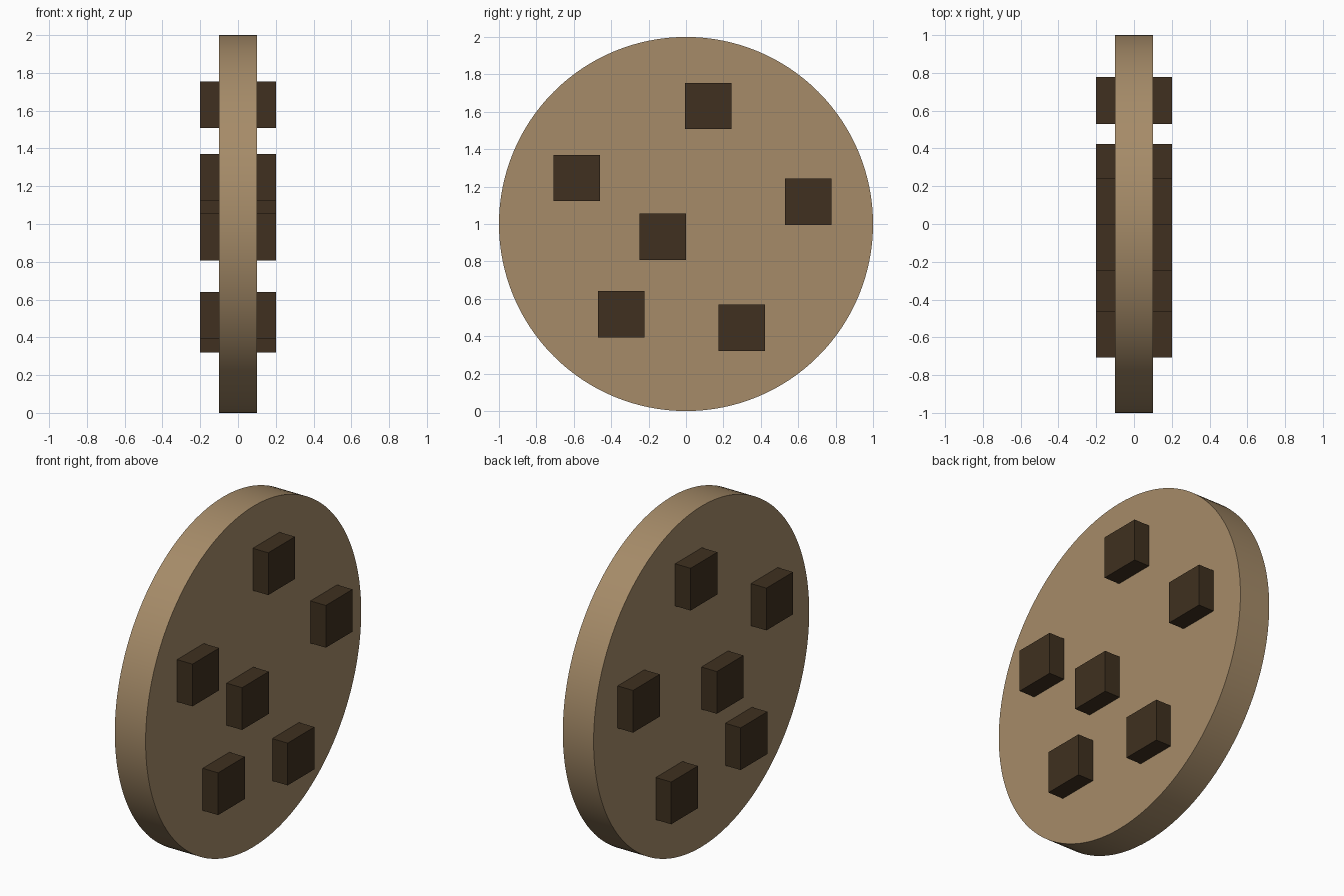
import bpy, math

if "Cube" in bpy.data.objects:
    bpy.data.objects.remove(bpy.data.objects["Cube"])


def material(name, color):
    m = bpy.data.materials.new(name)
    m.diffuse_color = color
    m.use_nodes = True
    m.node_tree.nodes["Principled BSDF"].inputs["Base Color"].default_value = m.diffuse_color
    return m


dough = material("dough", (0.38, 0.26, 0.14, 1))
chocolate = material("chocolate", (0.05, 0.03, 0.014, 1))

# Round biscuit standing on its edge, axis along x
bpy.ops.mesh.primitive_cylinder_add(vertices=128, radius=1, depth=0.2,
                                    location=(0, 0, 1),
                                    rotation=(0, math.pi / 2, 0))
biscuit = bpy.context.object
biscuit.name = "biscuit"
biscuit.data.materials.append(dough)
bpy.ops.object.shade_smooth_by_angle(angle=math.radians(30))

# Square chips running through the biscuit, showing on both faces (y, z centres)
chips = [(0.119, 1.631), (-0.584, 1.246), (0.653, 1.118),
         (-0.124, 0.932), (-0.346, 0.517), (0.299, 0.445)]
for i, (y, z) in enumerate(chips, 1):
    bpy.ops.mesh.primitive_cube_add(size=1, location=(0, y, z))
    chip = bpy.context.object
    chip.name = f"chip_{i}"
    chip.scale = (0.4, 0.248, 0.248)
    chip.data.materials.append(chocolate)
